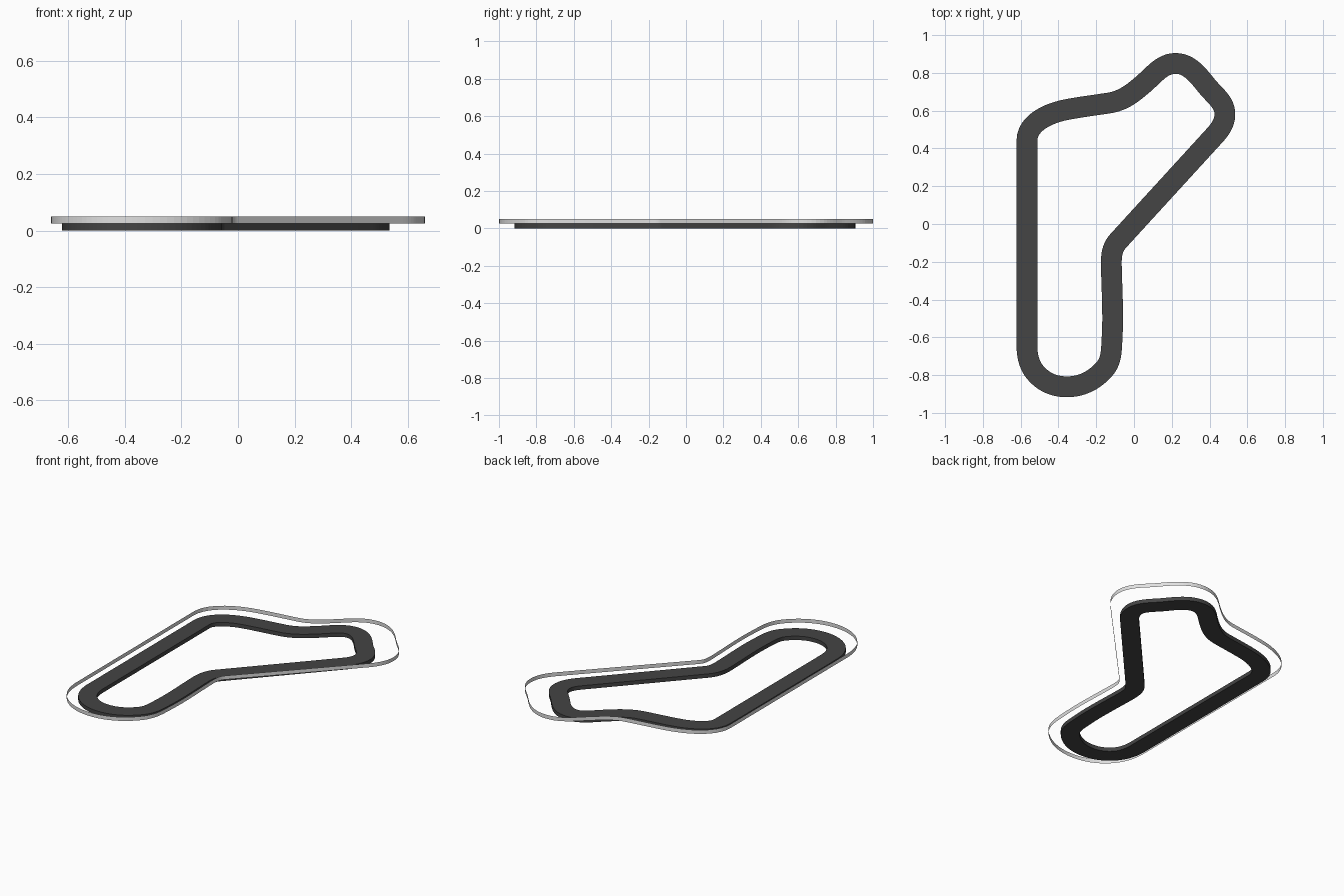
import bpy, bmesh, math
from mathutils import Vector
from mathutils.geometry import interpolate_bezier

if "Cube" in bpy.data.objects:
    bpy.data.objects.remove(bpy.data.objects["Cube"])

ROAD_HALF, ROAD_H, WALL_TOP, STEPS = 0.055, 0.025, 0.05, 13

# centre line of the lap: x, y, heading in degrees (clockwise lap)
NODES = [
    (-.567, -.64, 90), (-.567, .44, 90), (-.36, .605, 11), (-.13, .641, 9),
    (.055, .746, 41), (.22, .85, 0), (.386, .73, -51), (.481, .582, -90),
    (.428, .47, -132.4), (-.085, -.091, -132.4), (-.12, -.215, -89),
    (-.113, -.5, -90), (-.118, -.64, -93), (-.156, -.767, -131),
    (-.355, -.862, 180), (-.515, -.795, 133),
]


def material(name, v):
    m = bpy.data.materials.new(name)
    m.diffuse_color = (v, v, v, 1)
    m.use_nodes = True
    m.node_tree.nodes["Principled BSDF"].inputs["Base Color"].default_value = m.diffuse_color
    return m


def mesh_object(name, bm, mat):
    me = bpy.data.meshes.new(name)
    bm.to_mesh(me)
    bm.free()
    me.materials.append(mat)
    ob = bpy.data.objects.new(name, me)
    bpy.context.collection.objects.link(ob)
    return ob


def loop_at(bm, pts, z):
    return [bm.verts.new((p.x, p.y, z)) for p in pts]


def bridge(bm, a, b):
    n = len(a)
    for i in range(n):
        j = (i + 1) % n
        bm.faces.new((a[i], a[j], b[j], b[i]))


# sample the centre line as Bezier spans
centre = []
for i, (x, y, h) in enumerate(NODES):
    x2, y2, h2 = NODES[(i + 1) % len(NODES)]
    p, q = Vector((x, y, 0)), Vector((x2, y2, 0))
    k = (q - p).length * 0.36
    d1 = Vector((math.cos(math.radians(h)), math.sin(math.radians(h)), 0))
    d2 = Vector((math.cos(math.radians(h2)), math.sin(math.radians(h2)), 0))
    centre += interpolate_bezier(p, p + d1 * k, q - d2 * k, q, STEPS)[:-1]

# road edges either side of the centre line
outer, inner = [], []
for i, p in enumerate(centre):
    t = (centre[(i + 1) % len(centre)] - centre[i - 1]).normalized()
    side = Vector((-t.y, t.x, 0)) * ROAD_HALF
    outer.append(p + side)
    inner.append(p - side)

# road slab
bm = bmesh.new()
ot, it = loop_at(bm, outer, ROAD_H), loop_at(bm, inner, ROAD_H)
ob_, ib = loop_at(bm, outer, 0), loop_at(bm, inner, 0)
for a, b in ((ot, it), (it, ib), (ib, ob_), (ob_, ot)):
    bridge(bm, a, b)
bmesh.ops.recalc_face_normals(bm, faces=bm.faces)
mesh_object("road", bm, material("dark asphalt", 0.058))

# barrier: the outer edge scaled out to the full footprint, a thin upright band
def fit(vals, half):
    lo, hi = min(vals), max(vals)
    return [(v - (lo + hi) / 2) * 2 * half / (hi - lo) for v in vals]

xs, ys = fit([p.x for p in outer], 0.66), fit([p.y for p in outer], 1.0)
rail = [Vector((x, y, 0)) for x, y in zip(xs, ys)]
bm = bmesh.new()
bridge(bm, loop_at(bm, rail, WALL_TOP), loop_at(bm, rail, ROAD_H))
# make the faces point away from the track
if sum(a.x * b.y - a.y * b.x for a, b in zip(rail, rail[1:] + rail[:1])) > 0:
    bmesh.ops.reverse_faces(bm, faces=bm.faces)
mesh_object("barrier", bm, material("light grey", 0.75))
